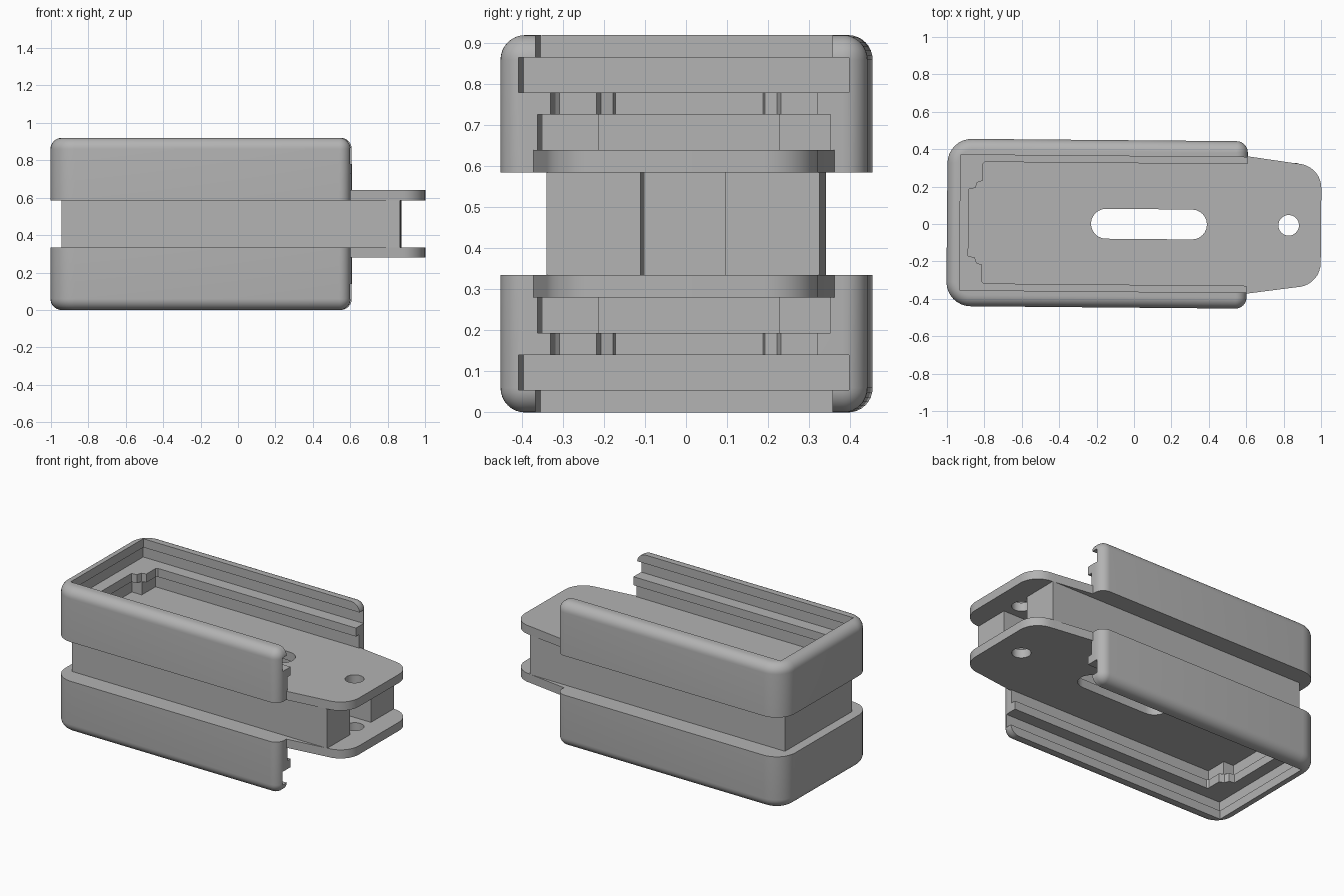
import bpy, bmesh
from math import cos, sin, pi, radians
from mathutils import Matrix, Vector

cube = bpy.data.objects.get("Cube")
if cube:
    bpy.data.objects.remove(cube, do_unlink=True)

MID = 0.46
SKEW = Matrix.Rotation(radians(-0.5), 4, 'Z')

grey = bpy.data.materials.new("plain grey")
grey.use_nodes = True
grey.diffuse_color = (0.45, 0.45, 0.45, 1)
grey.node_tree.nodes["Principled BSDF"].inputs["Base Color"].default_value = grey.diffuse_color


def loft(name, rings):
    """Solid skinned through rings of equal point count, capped at both ends."""
    bm = bmesh.new()
    loops = [[bm.verts.new(SKEW @ Vector(p)) for p in ring] for ring in rings]
    n = len(loops[0])
    for a, b in zip(loops, loops[1:]):
        for i in range(n):
            bm.faces.new((a[i], a[(i + 1) % n], b[(i + 1) % n], b[i]))
    bm.faces.new(loops[0])
    bm.faces.new(loops[-1])
    bmesh.ops.recalc_face_normals(bm, faces=bm.faces)
    mesh = bpy.data.meshes.new(name)
    bm.to_mesh(mesh)
    bm.free()
    mesh.materials.append(grey)
    ob = bpy.data.objects.new(name, mesh)
    bpy.context.collection.objects.link(ob)
    return ob


def prism(name, outline, z0, z1):
    return loft(name, [[(x, y, z) for x, y in outline] for z in (z0, z1)])


def both_sides(half):
    """Close a half outline by mirroring it across y = 0."""
    return half + [(x, -y) for x, y in reversed(half)]


def arc(cx, cy, r, start, end, steps=8):
    angles = [radians(start + (end - start) * i / steps) for i in range(steps + 1)]
    return [(cx + r * cos(a), cy + r * sin(a)) for a in angles]


def rounded_plan(d):
    """Tray plan inset by d, with wide corners at the closed end."""
    w = 0.4475 - d
    r, q = max(0.06 - d, 0.003), 0.13 - d
    return both_sides(arc(0.605 - d - r, w - r, r, 0, 90) + arc(-1 + d + q, w - q, q, 90, 180))


def cut(ob, cutter):
    cutter.hide_render = True
    mod = ob.modifiers.new("cut", 'BOOLEAN')
    mod.operation, mod.solver, mod.object = 'DIFFERENCE', 'EXACT', cutter
    bpy.context.view_layer.objects.active = ob
    bpy.ops.object.modifier_apply(modifier=mod.name)
    bpy.data.objects.remove(cutter, do_unlink=True)


def smooth(ob):
    bpy.ops.object.select_all(action='DESELECT')
    ob.select_set(True)
    bpy.context.view_layer.objects.active = ob
    bpy.ops.object.shade_smooth_by_angle(angle=radians(30))


# Cavity outlines, open at the +x end
floor_cavity = both_sides([(0.8, 0.357), (-0.84, 0.357), (-0.84, 0.22), (-0.91, 0.22)])
ledge_gap = both_sides([(0.8, 0.325), (-0.8, 0.325), (-0.81, 0.315), (-0.81, 0.225),
                        (-0.84, 0.215), (-0.85, 0.185), (-0.885, 0.18)])
lid_groove = both_sides([(0.8, 0.403), (-0.96, 0.403)])
lid_opening = both_sides([(0.8, 0.362), (-0.93, 0.362)])
slot = arc(0.31, 0, 0.08, -90, 90, 12) + arc(-0.15, 0, 0.08, 90, 270, 12)
tongue_plan = both_sides([(0.605, 0.367)] + [(0.86, 0.332)] + arc(0.87, 0.2, 0.13, 80, 0))

for side, s in (("upper", 1), ("lower", -1)):
    def z(h):
        return MID + s * h

    # Tray shell with a rounded rim
    bevel = 0.06
    rings = [[(x, y, z(0.125)) for x, y in rounded_plan(0)]]
    for i in range(9):
        a = pi / 2 * i / 8
        rings.append([(x, y, z(0.46 - bevel + bevel * sin(a)))
                      for x, y in rounded_plan(bevel * (1 - cos(a)))])
    tray = loft(side + "_tray", rings)

    # Stepped cavity, lid rail and floor slot
    for outline, low, high in ((floor_cavity, 0.18, 0.266), (ledge_gap, 0.264, 0.322),
                               (lid_groove, 0.32, 0.405), (lid_opening, 0.40, 0.6),
                               (slot, 0.05, 0.2)):
        cut(tray, prism("cutter", outline, z(low), z(high)))
    smooth(tray)

    # Tapered tongue with a pin hole
    tongue = prism(side + "_tongue", tongue_plan, z(0.125), z(0.18))
    cut(tongue, prism("cutter", arc(0.827, 0, 0.055, 0, 348.75, 31), z(0.05), z(0.3)))
    smooth(tongue)

# Core block with a channel open at the tongue end
prism("core", both_sides([(0.87, 0.333), (-0.94, 0.333)])[:3]
      + [(0.87, -0.333), (0.87, -0.103), (-0.25, -0.103), (-0.25, 0.103), (0.87, 0.103)],
      MID - 0.125, MID + 0.125)
